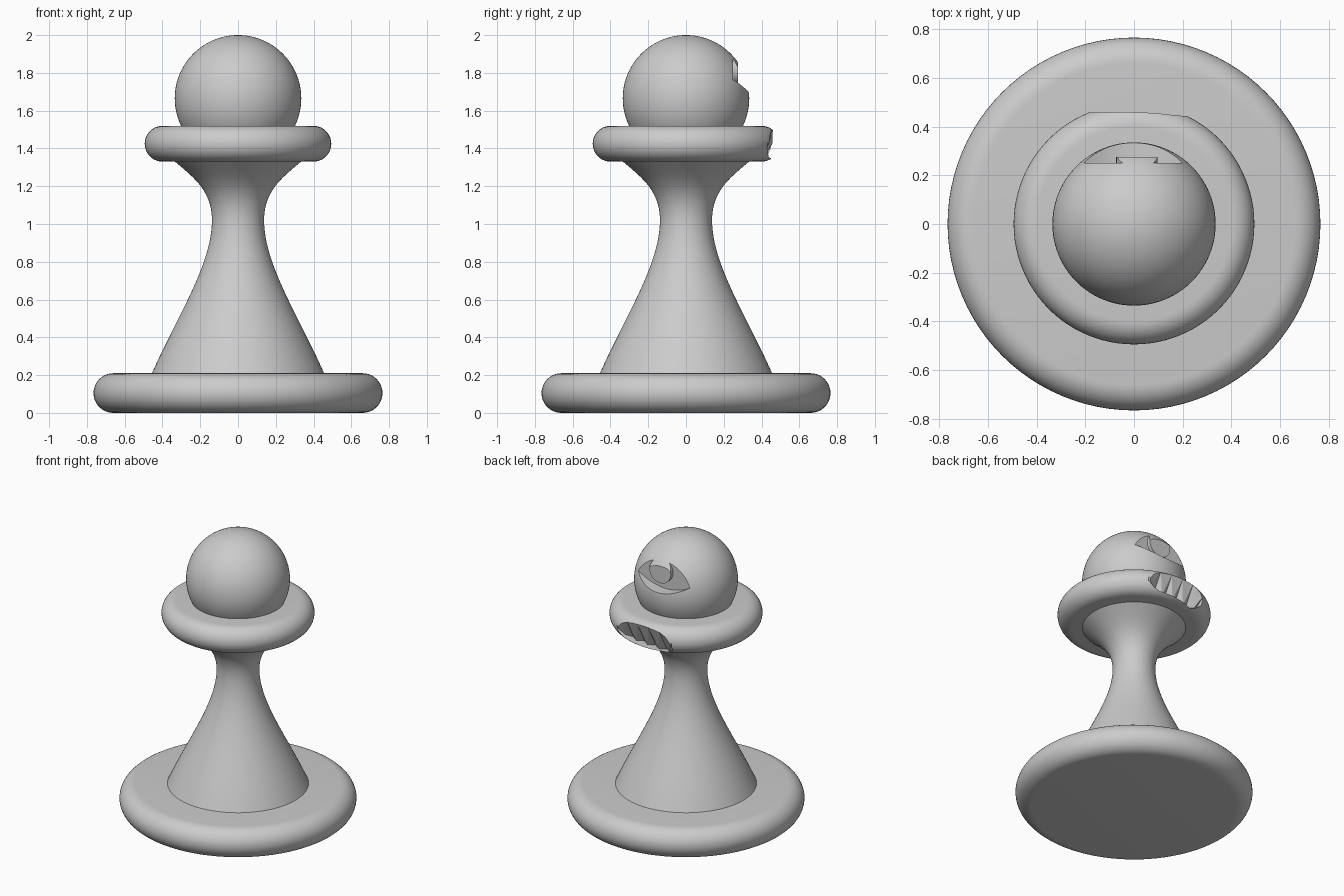
import bpy, bmesh, math
from mathutils import Vector
from mathutils.geometry import interpolate_bezier

if "Cube" in bpy.data.objects:
    bpy.data.objects.remove(bpy.data.objects["Cube"])

GREY = (0.6, 0.6, 0.6, 1)
mat = bpy.data.materials.new("plain grey")
mat.use_nodes = True
mat.diffuse_color = GREY
mat.node_tree.nodes["Principled BSDF"].inputs["Base Color"].default_value = GREY


def add_object(name, bm):
    bmesh.ops.recalc_face_normals(bm, faces=bm.faces)
    mesh = bpy.data.meshes.new(name)
    bm.to_mesh(mesh)
    bm.free()
    mesh.materials.append(mat)
    obj = bpy.data.objects.new(name, mesh)
    bpy.context.collection.objects.link(obj)
    return obj


def lathe(name, profile, steps=96):
    """Turn a closed-to-axis (radius, height) profile around z."""
    bm = bmesh.new()
    verts = [bm.verts.new((r, 0, z)) for r, z in profile]
    edges = [bm.edges.new(pair) for pair in zip(verts, verts[1:])]
    bmesh.ops.spin(bm, geom=verts + edges, cent=(0, 0, 0), axis=(0, 0, 1),
                   angle=math.tau, steps=steps)
    bmesh.ops.remove_doubles(bm, verts=bm.verts, dist=0.0001)
    return add_object(name, bm)


def rounded_disc(name, radius, bottom, top):
    """Flat disc with a fully rounded rim."""
    tube, mid = (top - bottom) / 2, (top + bottom) / 2
    rim = [(radius - tube + tube * math.cos(a), mid + tube * math.sin(a))
           for a in (math.pi * (i / 20 - 0.5) for i in range(21))]
    return lathe(name, [(0, bottom)] + rim + [(0, top)])


def prism(name, outline, y0, y1):
    """Extrude an (x, z) outline along y."""
    bm = bmesh.new()
    face = bm.faces.new([bm.verts.new((x, y0, z)) for x, z in outline])
    out = bmesh.ops.extrude_face_region(bm, geom=[face])["geom"]
    moved = [v for v in out if isinstance(v, bmesh.types.BMVert)]
    bmesh.ops.translate(bm, verts=moved, vec=(0, y1 - y0, 0))
    return add_object(name, bm)


def carve(obj, cutter):
    """Subtract the cutter and remove it."""
    mod = obj.modifiers.new("carve", "BOOLEAN")
    mod.operation, mod.solver, mod.object = "DIFFERENCE", "EXACT", cutter
    deps = bpy.context.evaluated_depsgraph_get()
    carved = bpy.data.meshes.new_from_object(obj.evaluated_get(deps))
    obj.modifiers.clear()
    obj.data = carved
    bpy.data.objects.remove(cutter)


# Base and stem
base = rounded_disc("base", 0.765, 0, 0.21)


def bezier(*pts):
    a, b, c, d = (Vector((r, z, 0)) for r, z in pts)
    return [(p.x, p.y) for p in interpolate_bezier(a, b, c, d, 24)]


flare = bezier((0.46, 0.2), (0.33, 0.5), (0.138, 0.78), (0.138, 1.02))
neck = bezier((0.138, 1.02), (0.138, 1.18), (0.24, 1.25), (0.345, 1.34))
stem = lathe("stem", [(0, 0.2)] + flare + neck[1:] + [(0, 1.34)])

# Collar with a ragged mouth-like chip in the back
collar = rounded_disc("collar", 0.494, 1.33, 1.52)
bm = bmesh.new()
rows, teeth = [], 10
for i in range(teeth + 1):
    t = i / teeth
    x = -0.2 + 0.44 * t
    arch = 4 * t * (1 - t)
    low = 1.375 + 0.03 * t - 0.045 * min(1, 2 * arch)
    high = 1.44 + 0.06 * min(1, 2 * arch)
    root = 0.405 if i % 2 else 0.375
    rows.append([bm.verts.new((x, y, z)) for y, z in
                 ((0.468 - 0.018 * t, high), (0.6, high), (0.6, low), (root, low))])
for a, b in zip(rows, rows[1:]):
    for k in range(4):
        n = (k + 1) % 4
        bm.faces.new((a[k], a[n], b[n], b[k]))
bm.faces.new(rows[0])
bm.faces.new(rows[-1])
bmesh.ops.triangulate(bm, faces=bm.faces)
carve(collar, add_object("mouth_cutter", bm))

# Head with a recessed eye, iris left standing proud of its floor
bm = bmesh.new()
bmesh.ops.create_uvsphere(bm, u_segments=96, v_segments=48, radius=0.335)
bmesh.ops.translate(bm, verts=bm.verts, vec=(0, 0, 1.665))
head = add_object("head", bm)

lid = [(0.24 * u, 1.695 + 0.085 * u * u + 0.012 * u)
       for u in (i / 12 - 1 for i in range(25))]
eye = prism("eye_cutter", lid + [(0.25, 2), (-0.25, 2)], 0.25, 0.5)
iris = [(0.012 + 0.085 * math.cos(a), 1.82 + 0.085 * math.sin(a))
        for a in (math.tau * i / 40 for i in range(40))]
carve(eye, prism("iris_cutter", iris, 0.2, 0.275))
carve(head, eye)

# Smooth shading with crisp edges
bpy.ops.object.select_all(action="DESELECT")
for obj in (base, stem, collar, head):
    obj.select_set(True)
bpy.context.view_layer.objects.active = head
bpy.ops.object.shade_smooth_by_angle(angle=math.radians(30))
